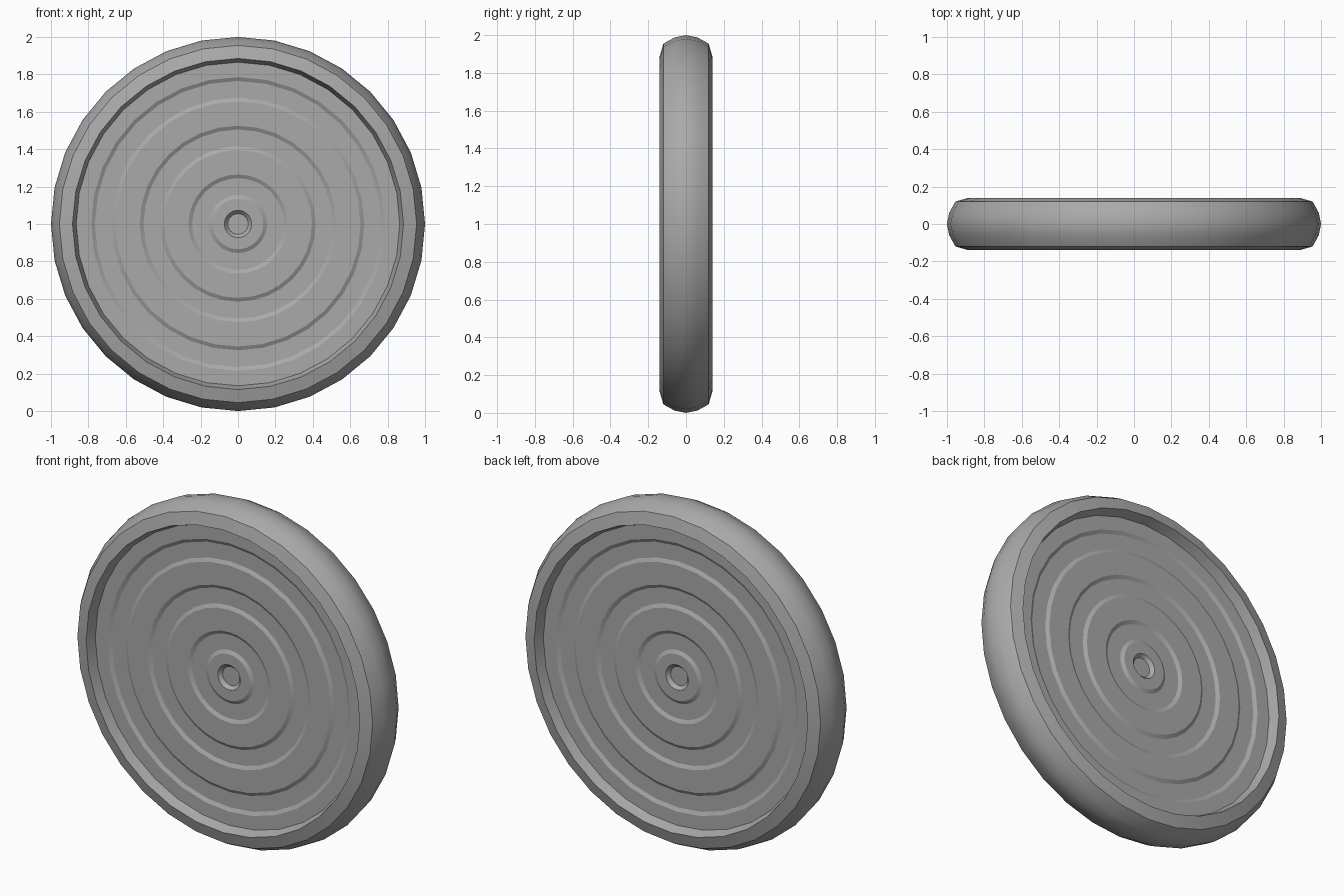
import bpy, bmesh, math
from mathutils import Vector

cube = bpy.data.objects.get("Cube")
if cube:
    bpy.data.objects.remove(cube, do_unlink=True)

SEGMENTS = 32
FACE_DEPTH = 0.083      # half thickness of the inner disc
GROOVE_DEPTH = 0.011

grey = bpy.data.materials.new("Mid Grey")
grey.use_nodes = True
colour = (0.4, 0.4, 0.4, 1)
grey.diffuse_color = colour
grey.node_tree.nodes["Principled BSDF"].inputs["Base Color"].default_value = colour


def lathe(name, half_profile):
    """Mirror a (radius, depth) profile front to back and spin it about y."""
    mirrored = [(r, -d) for r, d in reversed(half_profile) if d > 0]
    profile = half_profile + mirrored
    bm = bmesh.new()
    verts = [bm.verts.new((0, d, r)) for r, d in profile]
    edges = [bm.edges.new(pair) for pair in zip(verts, verts[1:])]
    bmesh.ops.spin(bm, geom=verts + edges, cent=(0, 0, 0), axis=(0, 1, 0),
                   angle=math.tau, steps=SEGMENTS, use_duplicate=False)
    bmesh.ops.remove_doubles(bm, verts=bm.verts, dist=0.0005)
    bmesh.ops.recalc_face_normals(bm, faces=bm.faces)
    bmesh.ops.translate(bm, verts=bm.verts, vec=Vector((0, 0, 1)))
    mesh = bpy.data.meshes.new(name)
    bm.to_mesh(mesh)
    bm.free()
    mesh.materials.append(grey)
    obj = bpy.data.objects.new(name, mesh)
    bpy.context.collection.objects.link(obj)
    bpy.ops.object.select_all(action='DESELECT')
    obj.select_set(True)
    bpy.context.view_layer.objects.active = obj
    bpy.ops.object.shade_smooth_by_angle(angle=math.radians(25))
    return obj


# Rounded tyre-like rim with a bevelled shoulder and a steep inner wall
lathe("outer_rim", [(0.865, FACE_DEPTH), (0.885, 0.14), (0.955, 0.12),
                    (0.988, 0.06), (1.0, 0.0)])

# Disc with a small centre recess and three evenly spaced shallow grooves
disc = [(0, FACE_DEPTH - 0.02), (0.055, FACE_DEPTH - 0.02), (0.073, FACE_DEPTH)]
for inner in (0.135, 0.395, 0.655):
    floor = FACE_DEPTH - GROOVE_DEPTH
    disc += [(inner, FACE_DEPTH), (inner + 0.02, floor),
             (inner + 0.11, floor), (inner + 0.13, FACE_DEPTH)]
disc.append((0.865, FACE_DEPTH))
lathe("grooved_disc", disc)
